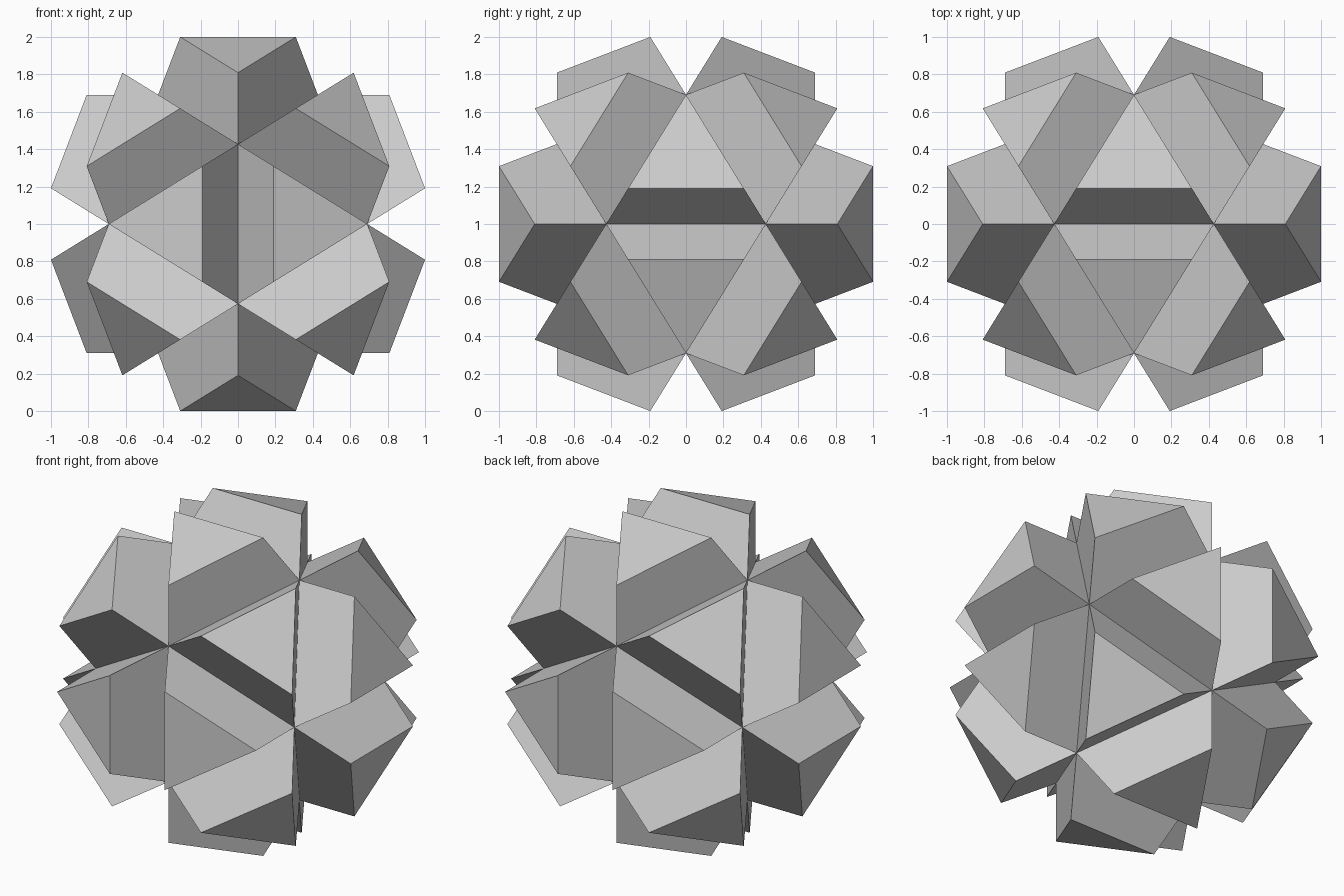
import bpy, bmesh
from mathutils import Vector

if "Cube" in bpy.data.objects:
    bpy.data.objects.remove(bpy.data.objects["Cube"])

PHI = (1 + 5 ** 0.5) / 2
A = 1 - 1 / (2 * PHI)      # long coordinate of the core icosahedron (0.69)
B = A / PHI                # short coordinate (0.43)
CAP = (1 / PHI) / (2 * B)  # cap triangle size relative to the core face
LIFT = 1.5528              # cap distance from the centre relative to the core face

bm = bmesh.new()

# core icosahedron: cyclic golden rectangles wrapped by a convex hull
for s in (-1, 1):
    for t in (-1, 1):
        p = (s * A, t * B, 0)
        for k in range(3):
            bm.verts.new((p[-k % 3], p[(1 - k) % 3], p[(2 - k) % 3]))
bmesh.ops.convex_hull(bm, input=bm.verts[:])
bmesh.ops.recalc_face_normals(bm, faces=bm.faces[:])

# raise every face into a tapered triangular block
caps = bmesh.ops.extrude_discrete_faces(bm, faces=bm.faces[:])["faces"]
for f in caps:
    c = f.calc_center_median()
    for v in f.verts:
        v.co = c * LIFT + (v.co - c) * CAP
bmesh.ops.recalc_face_normals(bm, faces=bm.faces[:])

# stand it on the ground
bmesh.ops.translate(bm, verts=bm.verts[:], vec=Vector((0, 0, 1)))

mesh = bpy.data.meshes.new("raised_icosahedron")
bm.to_mesh(mesh)
bm.free()
obj = bpy.data.objects.new("raised_icosahedron", mesh)
bpy.context.collection.objects.link(obj)
